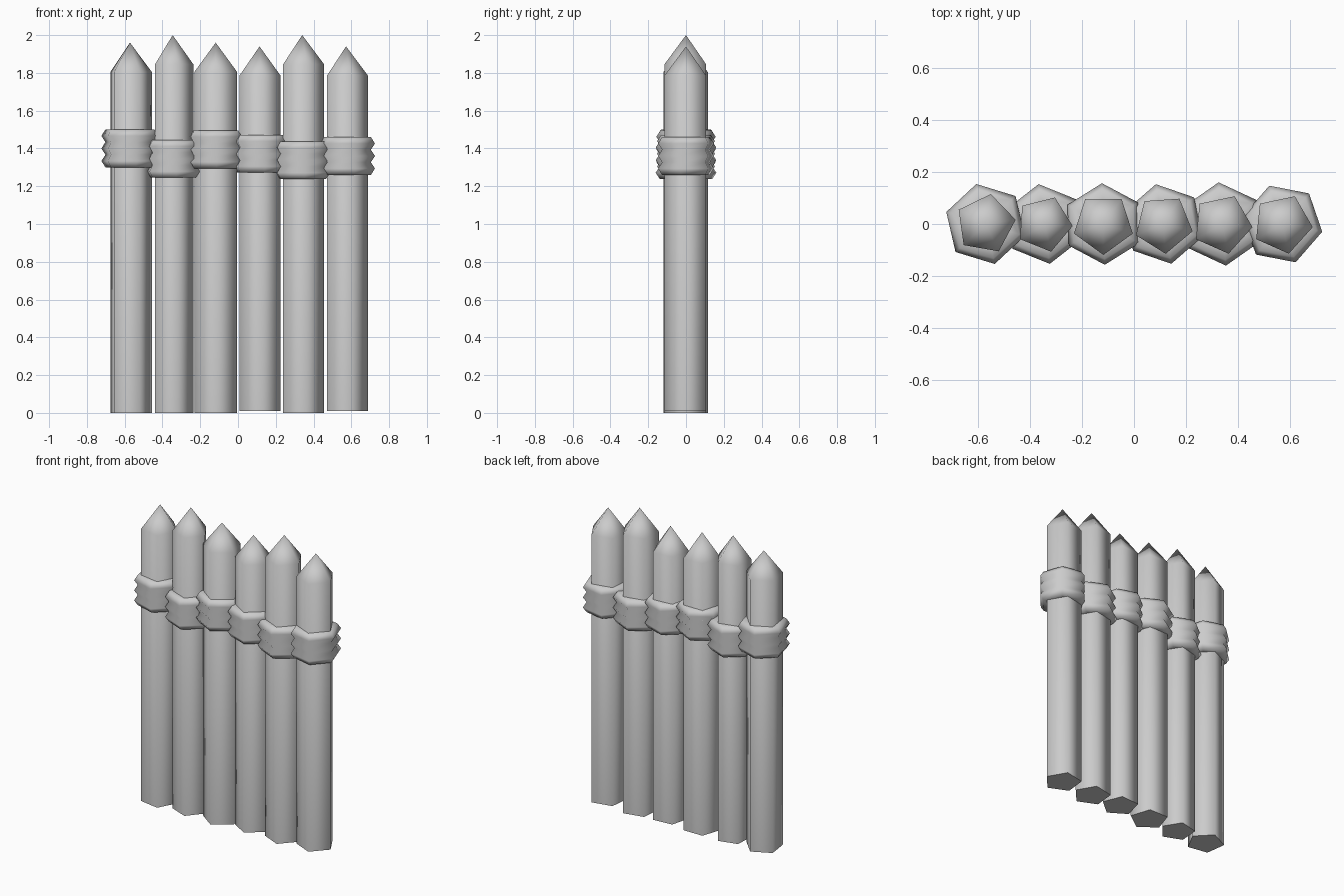
import bpy
import bmesh
import math

cube = bpy.data.objects.get("Cube")
if cube:
    bpy.data.objects.remove(cube, do_unlink=True)

# One plain grey for all the timber and bindings
grey = bpy.data.materials.new("plain grey")
grey.use_nodes = True
colour = (0.6, 0.6, 0.6, 1.0)
grey.diffuse_color = colour
grey.node_tree.nodes["Principled BSDF"].inputs["Base Color"].default_value = colour


def lathe(name, profile, sides, turn, x):
    """Sweep (radius, height) points around a vertical axis; radius 0 is a tip."""
    bm = bmesh.new()
    rings = []
    for r, z in profile:
        if r == 0:
            rings.append([bm.verts.new((0, 0, z))] * sides)
            continue
        angles = [math.radians(turn) + math.tau * i / sides for i in range(sides)]
        rings.append([bm.verts.new((r * math.cos(a), r * math.sin(a), z)) for a in angles])
    for low, high in zip(rings, rings[1:]):
        for i in range(sides):
            j = (i + 1) % sides
            corners = dict.fromkeys((low[i], low[j], high[j], high[i]))
            bm.faces.new(list(corners))
    # Close any open end
    for ring, (r, z) in ((rings[0], profile[0]), (rings[-1], profile[-1])):
        if r > 0:
            bm.faces.new(ring)
    bmesh.ops.recalc_face_normals(bm, faces=bm.faces)
    mesh = bpy.data.meshes.new(name)
    bm.to_mesh(mesh)
    bm.free()
    mesh.materials.append(grey)
    obj = bpy.data.objects.new(name, mesh)
    obj.location.x = x
    bpy.context.collection.objects.link(obj)
    bpy.ops.object.select_all(action="DESELECT")
    obj.select_set(True)
    bpy.context.view_layer.objects.active = obj
    bpy.ops.object.shade_smooth_by_angle(angle=math.radians(85))
    return obj


# x, post radius, post turn, foot, tip, binding middle, binding radius, binding turn
posts = [
    (-0.572, 0.117, 8, 0.00, 1.96, 1.40, 0.158, 43),
    (-0.346, 0.110, -4, 0.00, 2.00, 1.345, 0.155, 38),
    (-0.118, 0.119, -18, 0.00, 1.96, 1.395, 0.157, 32),
    (0.114, 0.115, -14, 0.01, 1.94, 1.372, 0.156, 41),
    (0.340, 0.117, -6, 0.00, 2.00, 1.338, 0.161, 35),
    (0.572, 0.117, -6, 0.01, 1.94, 1.36, 0.156, 49),
]

for n, (x, r, turn, foot, tip, mid, band_r, band_turn) in enumerate(posts, 1):
    # Five-sided stake with a sharpened point
    lathe(f"stake_{n}", [(r, foot), (r, tip - 0.155), (0, tip)], 5, turn, x)

    # Six-sided rope binding with three ridges
    half, groove = 0.1, band_r - 0.022
    profile = [(0.09, mid - half)]
    for k in range(7):
        profile.append((band_r if k % 2 else groove, mid - half + k * half / 3))
    profile.append((0.09, mid + half))
    lathe(f"binding_{n}", profile, 6, band_turn, x)
